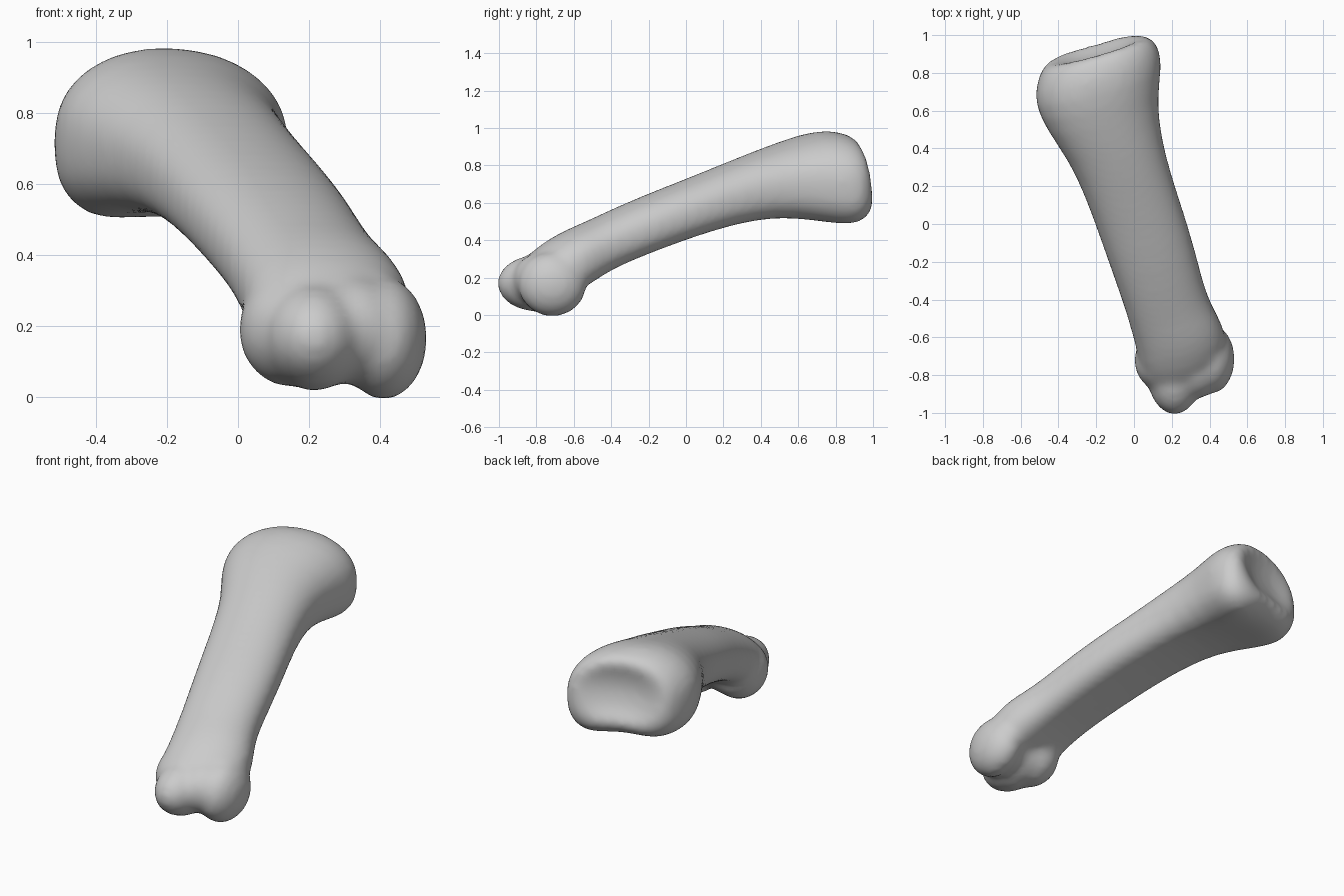
import bpy, bmesh
from math import sin, cos, pi, copysign
from mathutils import Vector, Matrix

cube = bpy.data.objects.get("Cube")
if cube:
    bpy.data.objects.remove(cube)

# Bone axis frame: along, across, and up
along = Vector((-0.26, 0.92, 0.29)).normalized()
across = Vector((along.y, -along.x, 0)).normalized()
up = across.cross(along)
SIDES = 28

bm = bmesh.new()


def power(v, e):
    return copysign(abs(v) ** e, v)


def ring(centre, half_w, half_h, square=0.77, lean=0.0, roll=0.0):
    """Rounded back, squarer underside with a shallow lengthwise groove."""
    verts = []
    rise = up + along * lean
    side = across + up * roll
    for i in range(SIDES):
        a = 2 * pi * i / SIDES
        c, s = cos(a), sin(a)
        if s < 0:
            c, s = power(c, square), power(s, square)
            s += 0.15 * max(0, 1 - (c / 0.7) ** 2) ** 2
        else:
            c, s = power(c, 0.94), power(s, 0.94)
        verts.append(bm.verts.new(Vector(centre) + side * c * half_w + rise * s * half_h))
    return verts


# Sections from the knuckle end to the base:
# centre, half width, half height, squareness of underside, lean, roll
sections = [
    ((0.27, -0.87, 0.17), 0.11, 0.07),
    ((0.27, -0.83, 0.18), 0.18, 0.12),
    ((0.265, -0.72, 0.225), 0.245, 0.165),
    ((0.243, -0.60, 0.295), 0.238, 0.165),
    ((0.20, -0.50, 0.35), 0.225, 0.152),
    ((0.165, -0.40, 0.40), 0.218, 0.15),
    ((0.105, -0.20, 0.485), 0.228, 0.154),
    ((0.04, 0.0, 0.56), 0.233, 0.157),
    ((-0.03, 0.2, 0.63), 0.235, 0.167),
    ((-0.10, 0.4, 0.687), 0.253, 0.19),
    ((-0.17, 0.58, 0.714), 0.305, 0.228, 0.7, 0.05, -0.03),
    ((-0.19, 0.74, 0.73), 0.356, 0.26, 0.68, 0.15, -0.05),
    ((-0.19, 0.85, 0.728), 0.338, 0.248, 0.66, 0.24, -0.05),
    ((-0.205, 0.92, 0.728), 0.287, 0.208, 0.66, 0.24, -0.03),
    # Hollow joint face
    ((-0.205, 0.925, 0.728), 0.225, 0.155),
    ((-0.20, 0.90, 0.72), 0.15, 0.09),
    ((-0.195, 0.89, 0.72), 0.06, 0.035),
]
rings = [ring(*s) for s in sections]
for lower, upper in zip(rings, rings[1:]):
    for i in range(SIDES):
        j = (i + 1) % SIDES
        bm.faces.new((lower[i], lower[j], upper[j], upper[i]))
bm.faces.new(rings[0])
bm.faces.new(rings[-1])

# Knuckle lobes at the front end: tip, outer swelling, second lobe, saddle
for centre, radii in (
    ((0.215, -0.79, 0.17), (0.145, 0.218, 0.15)),
    ((0.15, -0.72, 0.19), (0.148, 0.165, 0.16)),
    ((0.41, -0.715, 0.165), (0.122, 0.182, 0.17)),
    ((0.32, -0.745, 0.19), (0.16, 0.18, 0.15)),
):
    place = Matrix.Translation(centre) @ Matrix.Diagonal((*radii, 1))
    bmesh.ops.create_uvsphere(bm, u_segments=24, v_segments=16, radius=1.02, matrix=place)

bmesh.ops.recalc_face_normals(bm, faces=bm.faces)
mesh = bpy.data.meshes.new("finger_bone")
bm.to_mesh(mesh)
bm.free()
bone = bpy.data.objects.new("finger_bone", mesh)
bpy.context.collection.objects.link(bone)

# Fuse the shaft and lobes into one soft surface
sub = bone.modifiers.new("soften", "SUBSURF")
sub.levels = sub.render_levels = 1
fuse = bone.modifiers.new("fuse", "REMESH")
fuse.mode = "VOXEL"
fuse.voxel_size = 0.02
fuse.use_smooth_shade = True
blend = bone.modifiers.new("blend", "SMOOTH")
blend.factor = 0.5
blend.iterations = 10

# Plain grey material
grey = bpy.data.materials.new("bone_grey")
grey.use_nodes = True
colour = (0.6, 0.6, 0.6, 1)
grey.diffuse_color = colour
grey.node_tree.nodes["Principled BSDF"].inputs["Base Color"].default_value = colour
mesh.materials.append(grey)
for p in mesh.polygons:
    p.use_smooth = True
